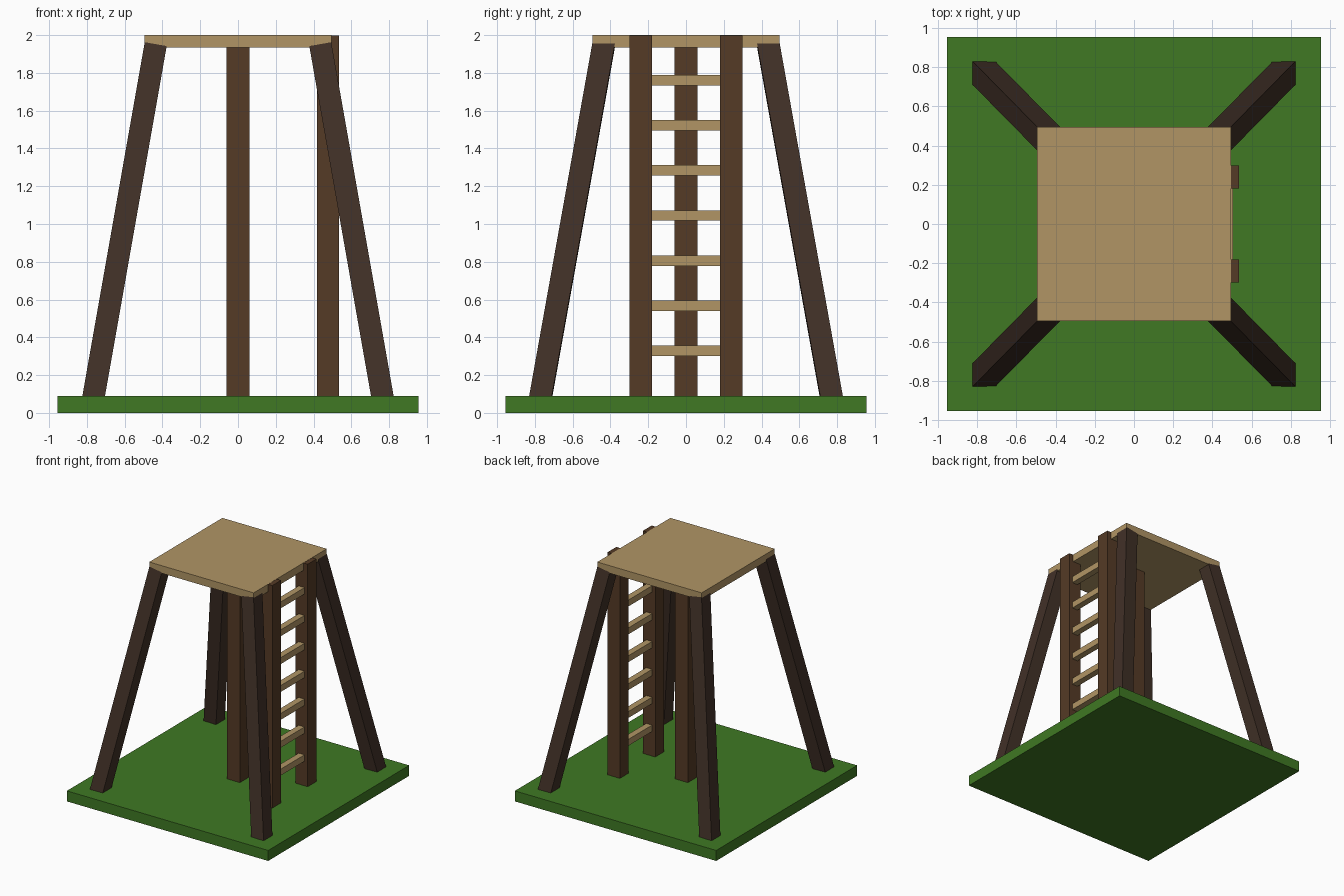
import bpy
from math import radians

if "Cube" in bpy.data.objects:
    bpy.data.objects.remove(bpy.data.objects["Cube"])


def material(name, rgb):
    m = bpy.data.materials.new(name)
    m.diffuse_color = (*rgb, 1)
    m.use_nodes = True
    m.node_tree.nodes["Principled BSDF"].inputs["Base Color"].default_value = m.diffuse_color
    return m


GRASS = material("grass_green", (0.05, 0.19, 0.017))
PLANK = material("light_wood", (0.44, 0.30, 0.13))
POST = material("brown_wood", (0.09, 0.043, 0.019))
LEG = material("dark_wood", (0.052, 0.03, 0.02))


def box(name, centre, size, mat, rot=(0, 0, 0)):
    bpy.ops.mesh.primitive_cube_add(size=1, location=centre, rotation=rot)
    o = bpy.context.object
    o.name = name
    o.scale = size
    o.data.materials.append(mat)
    return o


def span(name, lo, hi, mat):
    centre = [(a + b) / 2 for a, b in zip(lo, hi)]
    return box(name, centre, [b - a for a, b in zip(lo, hi)], mat)


# Grass base and top platform
span("ground_slab", (-0.955, -0.955, 0), (0.955, 0.955, 0.09), GRASS)
span("platform", (-0.495, -0.495, 1.935), (0.495, 0.495, 2.0), PLANK)

# Splayed corner legs, leaning in 10 degrees on both axes
tilt = radians(10)
for sy, depth in ((-1, "front"), (1, "back")):
    for sx, side in ((-1, "left"), (1, "right")):
        box(f"{depth}_{side}_leg", (sx * 0.60, sy * 0.602, 1.02),
            (0.118, 0.118, 1.97), LEG, (sy * tilt, -sx * tilt, 0))

# Central support post
span("centre_post", (-0.06, -0.06, 0.06), (0.06, 0.06, 1.96), POST)

# Ladder on the right side: two rails and seven rungs
for sy, side in ((-1, "front"), (1, "back")):
    box(f"ladder_rail_{side}", (0.4765, sy * 0.24, 1.029),
        (0.117, 0.118, 1.939), POST)
for i in range(7):
    box(f"ladder_rung_{i + 1}", (0.4765, 0, 0.328 + i * 0.239),
        (0.055, 0.38, 0.055), PLANK)
